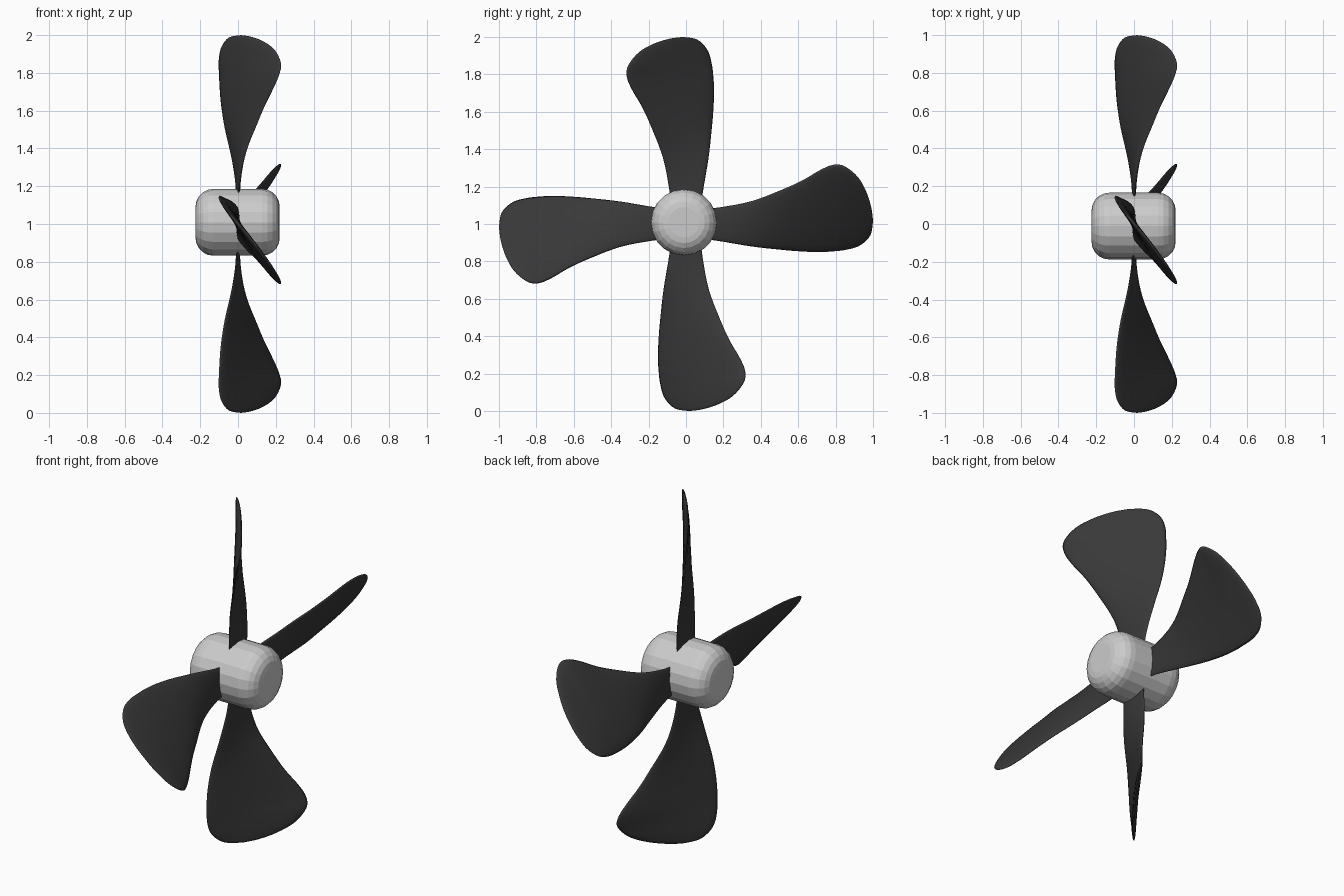
import bpy, bmesh, math
from mathutils import Vector, Matrix

if "Cube" in bpy.data.objects:
    bpy.data.objects.remove(bpy.data.objects["Cube"])


def material(name, v):
    m = bpy.data.materials.new(name)
    m.diffuse_color = (v, v, v, 1)
    m.use_nodes = True
    m.node_tree.nodes["Principled BSDF"].inputs["Base Color"].default_value = m.diffuse_color
    return m


def make_object(name, bm, mat=None):
    bmesh.ops.remove_doubles(bm, verts=bm.verts, dist=0.0005)
    bmesh.ops.recalc_face_normals(bm, faces=bm.faces)
    me = bpy.data.meshes.new(name)
    bm.to_mesh(me)
    bm.free()
    ob = bpy.data.objects.new(name, me)
    bpy.context.collection.objects.link(ob)
    if mat:
        me.materials.append(mat)
    return ob


def spline(rows, steps):
    """Catmull-Rom interpolation through rows of numbers."""
    pts = [Vector(r) for r in rows]
    out = []
    for i in range(len(pts) - 1):
        p0, p1, p2 = pts[max(i - 1, 0)], pts[i], pts[i + 1]
        p3 = pts[min(i + 2, len(pts) - 1)]
        for s in range(steps):
            t = s / steps
            out.append(0.5 * (2 * p1 + (p2 - p0) * t + (2 * p0 - 5 * p1 + 4 * p2 - p3) * t ** 2
                              + (3 * p1 - p0 - 3 * p2 + p3) * t ** 3))
    return out + [pts[-1]]


# Hub: faceted drum along x with rounded ends
bm = bmesh.new()
half, rad, fil, sides = 0.223, 0.177, 0.095, 20
arc = [(half - fil + fil * math.sin(a), rad - fil + fil * math.cos(a))
       for a in [math.pi / 2 * k / 5 for k in range(6)]]
profile = [(-x, r) for x, r in reversed(arc)] + arc
rings = [[bm.verts.new((x, r * math.cos(2 * math.pi * k / sides), r * math.sin(2 * math.pi * k / sides)))
          for k in range(sides)] for x, r in profile]
for a, b in zip(rings, rings[1:]):
    for k in range(sides):
        bm.faces.new((a[k], a[k - 1], b[k - 1], b[k]))
bm.faces.new(rings[0])
bm.faces.new(rings[-1])
hub = make_object("hub", bm)
hub.location = (-0.002, -0.011, 1.009)

# Blade outline: radius and offset of the wide edge, then the narrow edge, then pitch and thickness
stations = [
    (.10, .08, .10, -.08, 0, .020),
    (.20, .092, .20, -.095, 4, .022),
    (.35, .122, .35, -.120, 15, .028),
    (.50, .178, .50, -.137, 26.5, .032),
    (.62, .232, .62, -.147, 31, .033),
    (.72, .290, .72, -.150, 33, .033),
    (.79, .317, .79, -.146, 34.5, .032),
    (.85, .308, .85, -.139, 36.5, .030),
    (.92, .250, .915, -.122, 38, .027),
    (.965, .170, .96, -.092, 39, .022),
    (.99, .090, .99, -.050, 40, .015),
    (1.0, .020, 1.0, .019, 40, .003)]


def blade_mesh(turn):
    bm = bmesh.new()
    n = 20
    rings = []
    for r1, u1, r2, u2, deg, thick in spline([s[:4] + s[4:] for s in stations], 4):
        th = math.radians(deg)
        ring = []
        for k in range(n):
            a = 2 * math.pi * k / n
            f = 0.5 + 0.5 * math.cos(a)
            u, r = u2 + (u1 - u2) * f, r2 + (r1 - r2) * f
            t = 0.5 * thick * math.sin(a)
            ring.append(bm.verts.new((u * math.tan(th) + t * math.cos(th),
                                      -u + t * math.sin(th), r)))
        rings.append(ring)
    for a, b in zip(rings, rings[1:]):
        for k in range(n):
            bm.faces.new((a[k], a[k - 1], b[k - 1], b[k]))
    bm.faces.new(rings[0])
    bm.faces.new(rings[-1])
    bmesh.ops.transform(bm, matrix=Matrix.Rotation(turn, 4, 'X'), verts=bm.verts)
    return bm


# Four smooth dark blades around the hub
dark = material("dark", 0.04)
for i in range(4):
    blade = make_object(f"blade_{i + 1}", blade_mesh(i * math.pi / 2), dark)
    blade.location = (0, 0, 1.0)
    for p in blade.data.polygons:
        p.use_smooth = True
